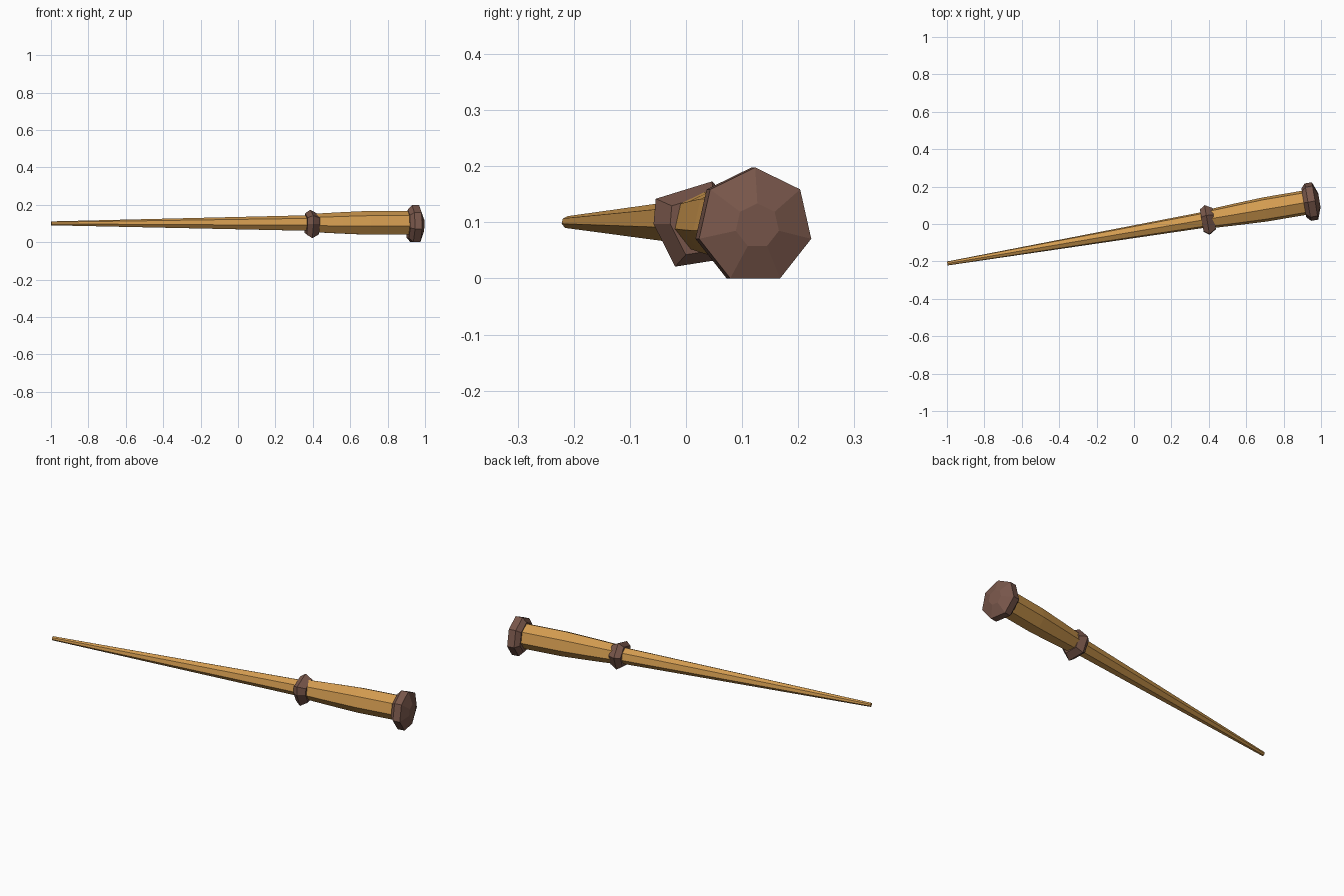
import bpy, math
from mathutils import Vector

if "Cube" in bpy.data.objects:
    bpy.data.objects.remove(bpy.data.objects["Cube"])

YAW = math.radians(9.65)
AXIS_Z = 0.1


def material(name, rgb):
    m = bpy.data.materials.new(name)
    m.diffuse_color = (*rgb, 1)
    m.use_nodes = True
    m.node_tree.nodes["Principled BSDF"].inputs["Base Color"].default_value = m.diffuse_color
    return m


wood = material("golden_wood", (0.65, 0.33, 0.08))
dark = material("dark_wood", (0.19, 0.095, 0.07))

# Regular heptagon with a flat underside
HEPT = [(math.cos(a), math.sin(a)) for a in
        (math.pi / 2 + i * math.tau / 7 for i in range(7))]


def loft(name, section, stations, mat, z=AXIS_Z):
    """Sweep a section along the tilted axis; stations are (world x, scale)."""
    side = Vector((-math.sin(YAW), math.cos(YAW), 0))
    up = Vector((0, 0, 1))
    n = len(section)
    verts, faces = [], []
    for x, s in stations:
        c = Vector((x, -0.211 + (x + 0.998) * math.tan(YAW), z))
        verts += [c + side * u * s + up * v * s for u, v in section]
    for k in range(len(stations) - 1):
        for i in range(n):
            j = (i + 1) % n
            faces.append((k * n + i, k * n + j, (k + 1) * n + j, (k + 1) * n + i))
    faces.append(tuple(reversed(range(n))))
    faces.append(tuple(range((len(stations) - 1) * n, len(stations) * n)))
    me = bpy.data.meshes.new(name)
    me.from_pydata(verts, [], faces)
    me.materials.append(mat)
    ob = bpy.data.objects.new(name, me)
    bpy.context.collection.objects.link(ob)
    return ob


# Long tapering shaft
loft("shaft", HEPT, [(-0.998, 0.011), (0.39, 0.044)], wood)

# Swelling handle
loft("grip", HEPT, [(0.39, 0.051), (0.55, 0.060), (0.70, 0.067), (0.925, 0.067)], wood)

# Rough-cut collar between shaft and grip
collar = [(0.022, 0.076), (-0.080, 0.045), (-0.084, 0.0),
          (-0.045, -0.076), (0.045, -0.062), (0.077, 0.015)]
loft("collar", collar, [(0.362, 0.75), (0.39, 1.0), (0.428, 0.72)], dark, 0.097)

# Faceted pommel
loft("pommel", HEPT, [(0.908, 0.080), (0.93, 0.104), (0.968, 0.104), (0.991, 0.040)],
     dark, 0.0938)
